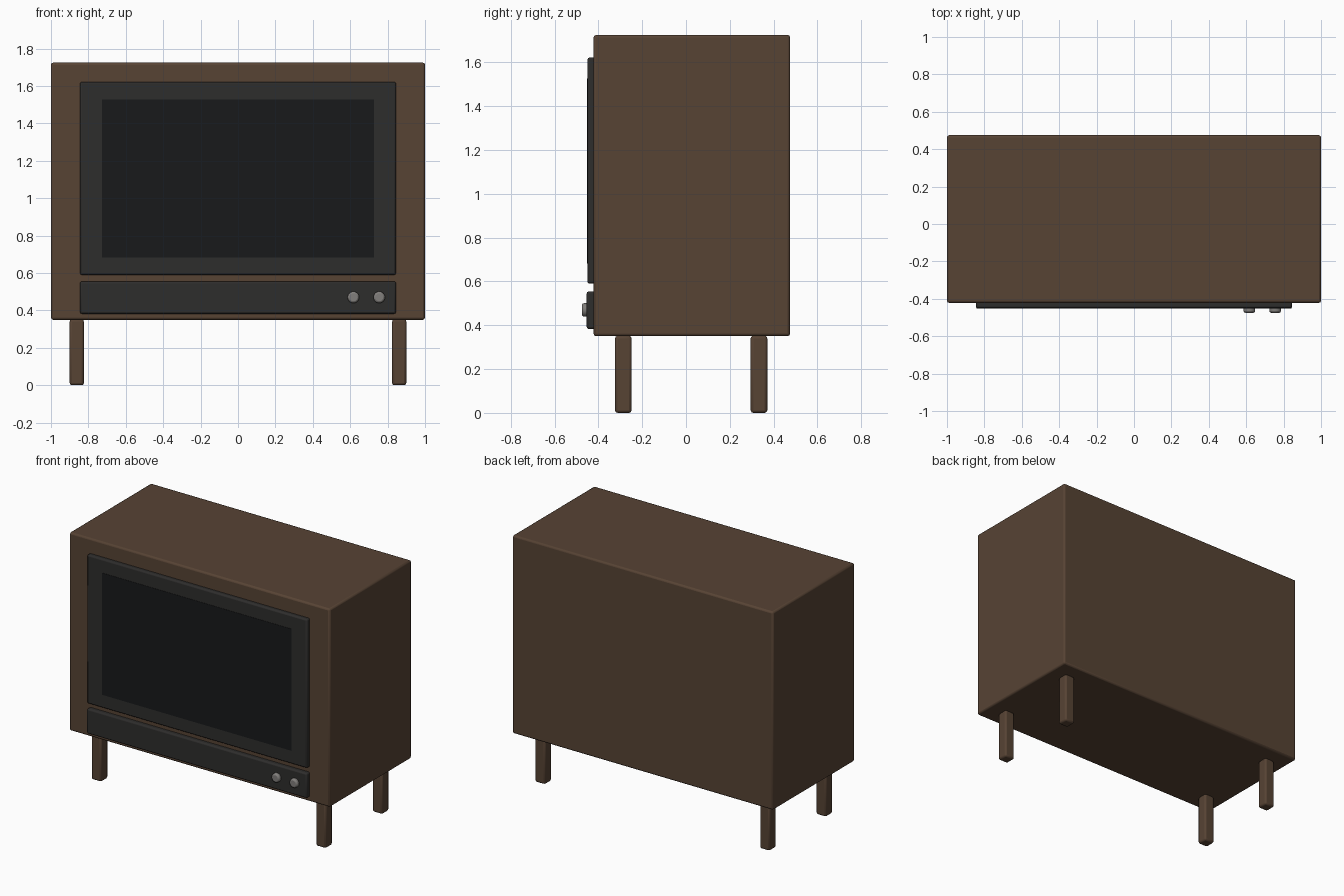
import bpy, math

if "Cube" in bpy.data.objects:
    bpy.data.objects.remove(bpy.data.objects["Cube"])


def material(name, rgb):
    m = bpy.data.materials.new(name)
    m.diffuse_color = (*rgb, 1)
    m.use_nodes = True
    m.node_tree.nodes["Principled BSDF"].inputs["Base Color"].default_value = m.diffuse_color
    return m


wood = material("wood", (0.095, 0.056, 0.034))
dark = material("dark_plastic", (0.027, 0.026, 0.025))
glass = material("glass", (0.009, 0.010, 0.011))
metal = material("metal", (0.22, 0.21, 0.20))


def finish(o, name, mat, bevel, segments):
    o.name = name
    o.data.materials.append(mat)
    bpy.ops.object.transform_apply(location=False, rotation=True, scale=True)
    if bevel:
        b = o.modifiers.new("bevel", 'BEVEL')
        b.width, b.segments = bevel, segments
        b.limit_method = 'ANGLE'
    bpy.ops.object.shade_smooth_by_angle(angle=math.radians(35))
    return o


def box(name, x, y, z, mat, bevel=0.0, segments=2):
    """Box spanning the (min, max) pairs x, y, z."""
    spans = (x, y, z)
    bpy.ops.mesh.primitive_cube_add(size=1, location=[(a + b) / 2 for a, b in spans])
    o = bpy.context.object
    o.scale = [b - a for a, b in spans]
    return finish(o, name, mat, bevel, segments)


# Wooden cabinet
box("cabinet", (-1, 1), (-0.422, 0.475), (0.35, 1.725), wood, 0.012)

# Screen surround with the glass almost flush in it
box("screen_bezel", (-0.845, 0.845), (-0.45, -0.40), (0.59, 1.622), dark, 0.01)
box("screen", (-0.727, 0.727), (-0.452, -0.43), (0.682, 1.527), glass)

# Control strip and two knobs
box("control_panel", (-0.845, 0.845), (-0.453, -0.40), (0.382, 0.555), dark, 0.01)
for i, x in enumerate((0.617, 0.755)):
    bpy.ops.mesh.primitive_cylinder_add(vertices=24, radius=0.031, depth=0.045,
                                        location=(x, -0.4525, 0.47),
                                        rotation=(math.pi / 2, 0, 0))
    finish(bpy.context.object, f"knob_{i + 1}", metal, 0.01, 2)

# Four straight legs with softened edges
for side, x in (("left", -0.862), ("right", 0.862)):
    for end, y in (("front", -0.286), ("back", 0.333)):
        box(f"{end}_{side}_leg", (x - 0.038, x + 0.038), (y - 0.038, y + 0.038),
            (0.0, 0.352), wood, 0.012)
